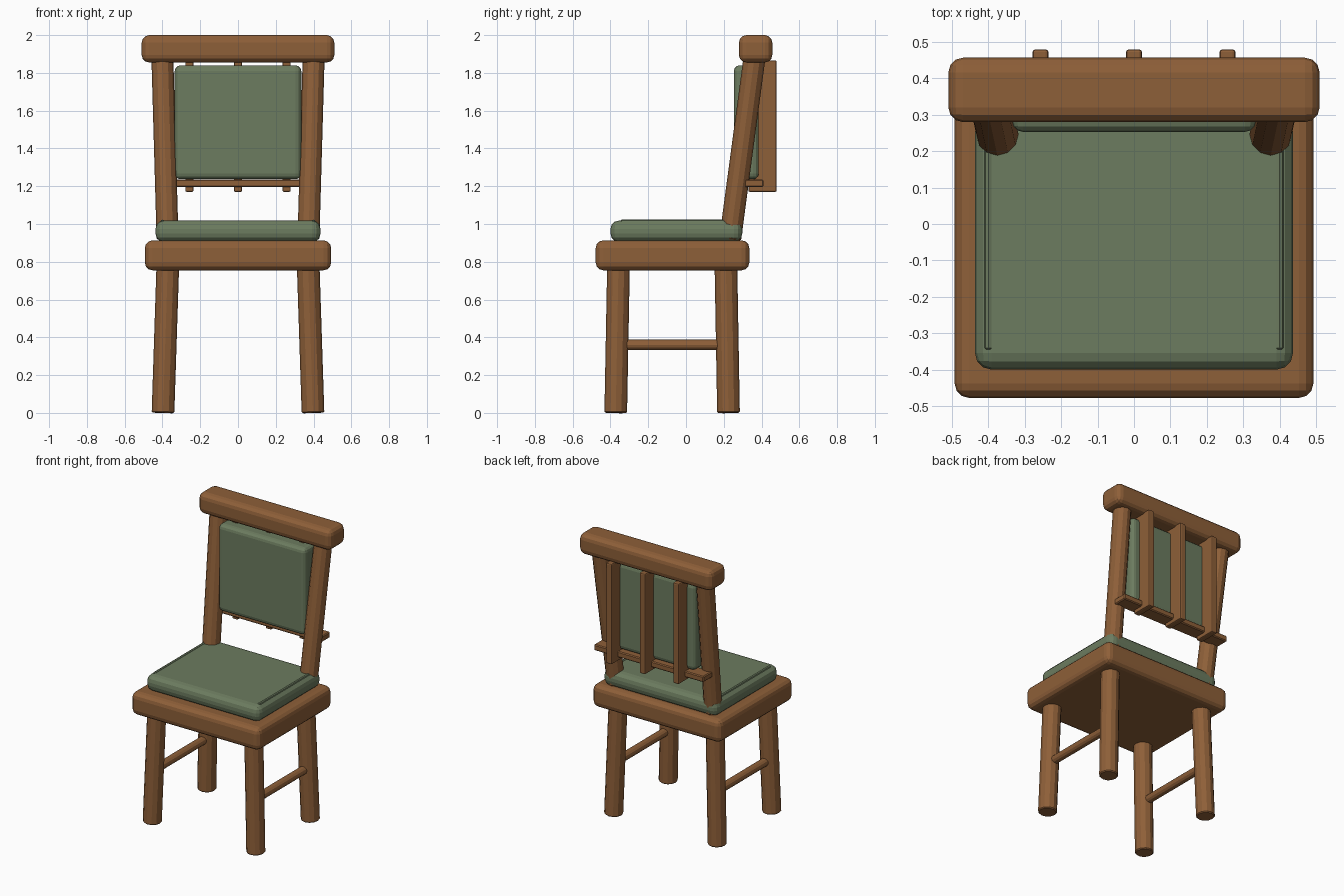
import bpy, bmesh
from mathutils import Vector

if "Cube" in bpy.data.objects:
    bpy.data.objects.remove(bpy.data.objects["Cube"])


def material(name, color):
    m = bpy.data.materials.new(name)
    m.diffuse_color = (*color, 1)
    m.use_nodes = True
    m.node_tree.nodes["Principled BSDF"].inputs["Base Color"].default_value = m.diffuse_color
    return m


WOOD = material("warm wood", (0.27, 0.115, 0.04))
GREEN = material("sage fabric", (0.15, 0.20, 0.115))


def finish(name, bm, mat, bevel, segments):
    me = bpy.data.meshes.new(name)
    bm.to_mesh(me)
    bm.free()
    me.materials.append(mat)
    ob = bpy.data.objects.new(name, me)
    bpy.context.collection.objects.link(ob)
    if bevel:
        mod = ob.modifiers.new("rounded edges", 'BEVEL')
        mod.width = bevel
        mod.segments = segments
        mod.limit_method = 'ANGLE'
        mod.angle_limit = 0.9
    return ob


def box(name, lo, hi, mat, bevel=0.0, segments=2):
    lo, hi = Vector(lo), Vector(hi)
    bm = bmesh.new()
    bmesh.ops.create_cube(bm, size=1)
    bmesh.ops.scale(bm, vec=hi - lo, verts=bm.verts)
    bmesh.ops.translate(bm, vec=(lo + hi) / 2, verts=bm.verts)
    return finish(name, bm, mat, bevel, segments)


def rod(name, a, b, radius, mat, sides=12, bevel=0.006):
    a, b = Vector(a), Vector(b)
    bm = bmesh.new()
    bmesh.ops.create_cone(bm, cap_ends=True, segments=sides, radius1=radius,
                          radius2=radius, depth=(b - a).length)
    turn = Vector((0, 0, 1)).rotation_difference(b - a).to_matrix()
    bmesh.ops.rotate(bm, matrix=turn, verts=bm.verts)
    bmesh.ops.translate(bm, vec=(a + b) / 2, verts=bm.verts)
    return finish(name, bm, mat, bevel, 1)


# Seat
box("seat_frame", (-0.493, -0.478, 0.755), (0.493, 0.335, 0.913), WOOD, 0.04, 3)
box("seat_cushion", (-0.437, -0.40, 0.905), (0.437, 0.298, 1.018), GREEN, 0.045, 3)

# Paired parts
for s, side in ((-1, "left"), (1, "right")):
    rod("front_leg_" + side, (s * 0.397, -0.372, 0), (s * 0.371, -0.357, 0.80), 0.06, WOOD)
    rod("rear_leg_" + side, (s * 0.397, 0.225, 0), (s * 0.371, 0.211, 0.80), 0.06, WOOD)
    rod("side_stretcher_" + side, (s * 0.385, -0.36, 0.36), (s * 0.385, 0.21, 0.36), 0.028, WOOD, 12, 0)
    rod("back_post_" + side, (s * 0.373, 0.234, 0.92), (s * 0.401, 0.365, 1.90), 0.058, WOOD)
    rod("cushion_piping_" + side, (s * 0.40, -0.345, 1.012), (s * 0.40, 0.26, 1.012), 0.011, GREEN, 8, 0.004)

# Backrest
box("top_rail", (-0.51, 0.28, 1.855), (0.51, 0.457, 2.0), WOOD, 0.04, 3)
box("back_cushion", (-0.335, 0.253, 1.237), (0.335, 0.385, 1.84), GREEN, 0.03, 3)
box("lower_back_rail", (-0.42, 0.31, 1.195), (0.42, 0.41, 1.236), WOOD, 0.006, 1)
for i, name in enumerate(("left", "middle", "right")):
    x = (i - 1) * 0.257
    box("back_slat_" + name, (x - 0.022, 0.33, 1.17), (x + 0.022, 0.48, 1.866), WOOD, 0.008, 2)
